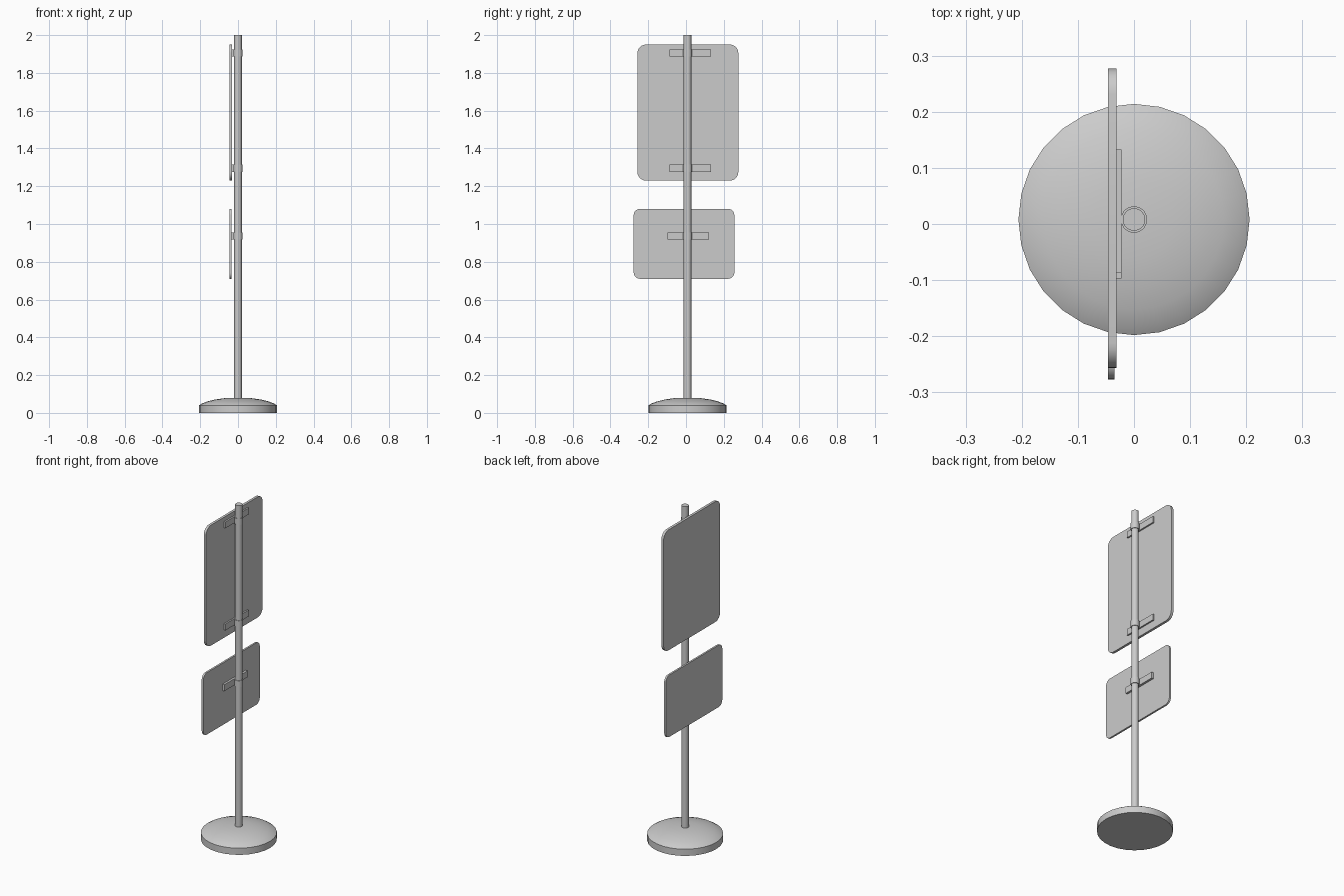
import bpy, bmesh, math

cube = bpy.data.objects.get("Cube")
if cube:
    bpy.data.objects.remove(cube, do_unlink=True)

grey = bpy.data.materials.new("light_grey")
grey.use_nodes = True
colour = (0.6, 0.6, 0.6, 1)
grey.diffuse_color = colour
grey.node_tree.nodes["Principled BSDF"].inputs["Base Color"].default_value = colour

AXIS_Y = 0.008  # the pole stands slightly behind centre


def finish(name, bm, smooth=True):
    bmesh.ops.remove_doubles(bm, verts=bm.verts, dist=1e-5)
    bmesh.ops.recalc_face_normals(bm, faces=bm.faces)
    mesh = bpy.data.meshes.new(name)
    bm.to_mesh(mesh)
    bm.free()
    obj = bpy.data.objects.new(name, mesh)
    bpy.context.collection.objects.link(obj)
    mesh.materials.append(grey)
    if smooth:
        bpy.ops.object.select_all(action="DESELECT")
        obj.select_set(True)
        bpy.context.view_layer.objects.active = obj
        bpy.ops.object.shade_smooth_by_angle(angle=math.radians(35))
    return obj


def lathe(name, profile, sides):
    """Spin a (radius, height) profile around the pole axis."""
    bm = bmesh.new()
    verts = [bm.verts.new((r, AXIS_Y, z)) for r, z in profile]
    edges = [bm.edges.new(pair) for pair in zip(verts, verts[1:])]
    bmesh.ops.spin(bm, geom=verts + edges, cent=(0, AXIS_Y, 0), axis=(0, 0, 1),
                   angle=math.tau, steps=sides, use_merge=True)
    return finish(name, bm)


def panel(name, x, y, z, radius, steps=6):
    """Rounded rectangle in the y-z plane, extruded along x."""
    bm = bmesh.new()
    corners = [(y[1], z[1], 1, 1), (y[0], z[1], -1, 1),
               (y[0], z[0], -1, -1), (y[1], z[0], 1, -1)]
    ring = []
    for i, (cy, cz, sy, sz) in enumerate(corners):
        for k in range(steps + 1):
            a = math.pi / 2 * (i + k / steps)
            ring.append(bm.verts.new((x[0],
                                      cy - sy * radius + radius * math.cos(a),
                                      cz - sz * radius + radius * math.sin(a))))
    face = bm.faces.new(ring)
    out = bmesh.ops.extrude_face_region(bm, geom=[face], use_keep_orig=True)
    moved = [g for g in out["geom"] if isinstance(g, bmesh.types.BMVert)]
    bmesh.ops.translate(bm, verts=moved, vec=(x[1] - x[0], 0, 0))
    return finish(name, bm)


def box(name, x, y, z):
    bm = bmesh.new()
    bmesh.ops.create_cube(bm, size=1)
    for v in bm.verts:
        v.co = [(lo + hi) / 2 + c * (hi - lo) for c, (lo, hi) in zip(v.co, (x, y, z))]
    return finish(name, bm, smooth=False)


# Domed foot and pole
lathe("base", [(0, 0), (0.206, 0), (0.206, 0.04), (0.19, 0.05), (0.16, 0.061),
               (0.12, 0.071), (0.07, 0.078), (0, 0.08)], 28)
lathe("pole", [(0, 0.07), (0.02, 0.07), (0.02, 2), (0, 2)], 28)

# Sign panels
panel("upper_sign", (-0.046, -0.031), (-0.257, 0.277), (1.23, 1.95), 0.045)
panel("lower_sign", (-0.046, -0.035), (-0.277, 0.256), (0.71, 1.08), 0.033)

# Clamp collars and the mounting bars behind the signs
mounts = [("top", 1.905, -0.087, 0.133, -0.032),
          ("middle", 1.295, -0.087, 0.133, -0.032),
          ("lower", 0.936, -0.097, 0.122, -0.036)]
for label, z, y0, y1, x0 in mounts:
    lathe(label + "_collar", [(0.0195, z - 0.019), (0.0235, z - 0.019),
                              (0.0235, z + 0.019), (0.0195, z + 0.019)], 28)
    box(label + "_mounting_bar", (x0, -0.022), (y0, y1), (z - 0.019, z + 0.019))
